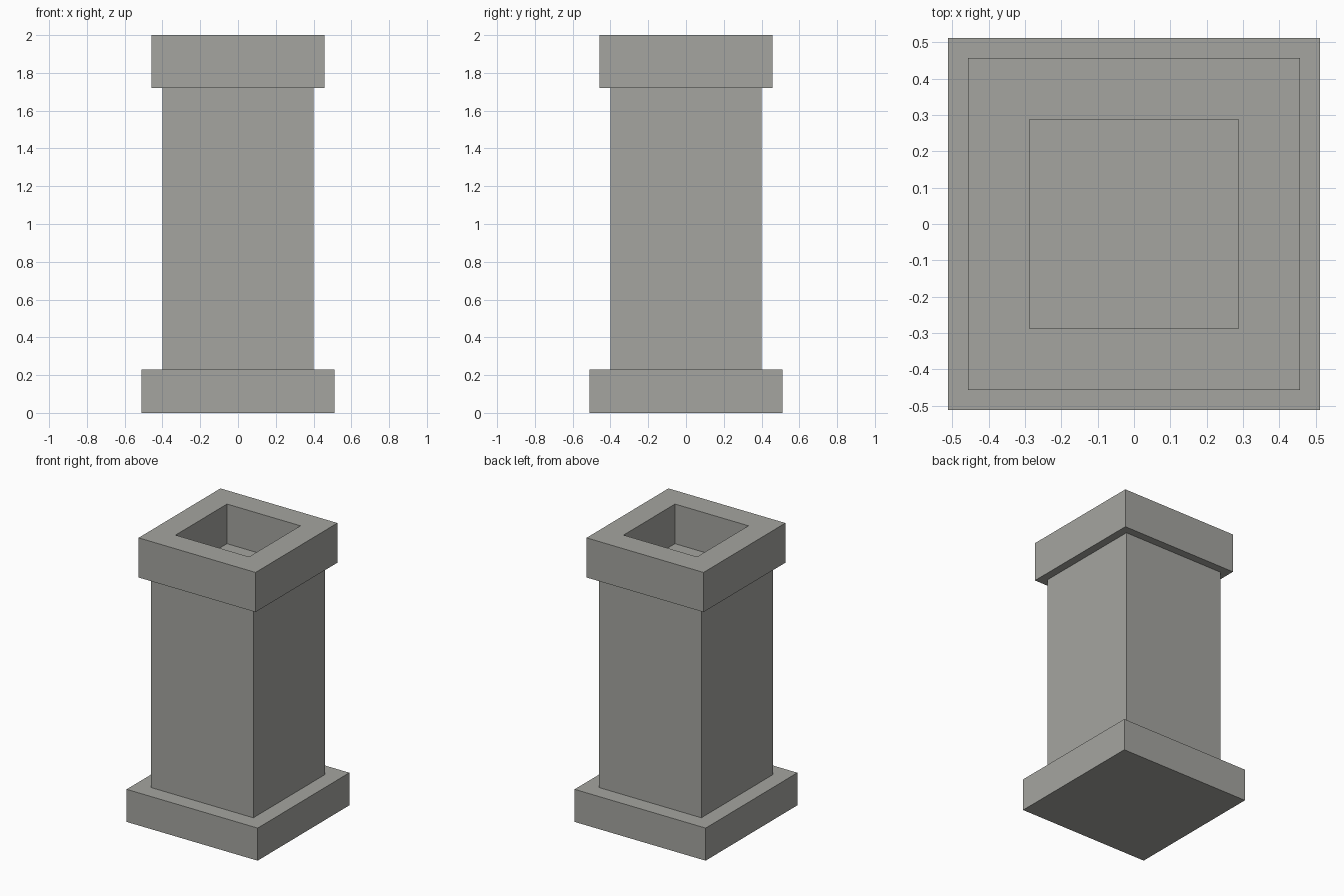
import bpy, bmesh

if "Cube" in bpy.data.objects:
    bpy.data.objects.remove(bpy.data.objects["Cube"])

stone = bpy.data.materials.new("grey_stone")
stone.diffuse_color = (0.376, 0.378, 0.352, 1)
stone.use_nodes = True
stone.node_tree.nodes["Principled BSDF"].inputs["Base Color"].default_value = stone.diffuse_color


def square_block(name, half, z0, z1, hole=None):
    """Square block; with hole set, an open square frame."""
    bm = bmesh.new()

    def ring(h, z):
        return [bm.verts.new((sx * h, sy * h, z))
                for sx, sy in ((-1, -1), (1, -1), (1, 1), (-1, 1))]

    loops = [ring(half, z0), ring(half, z1)]
    if hole:
        loops += [ring(hole, z1), ring(hole, z0)]
        pairs = list(zip(loops, loops[1:] + loops[:1]))
    else:
        pairs = [(loops[0], loops[1])]
        bm.faces.new(loops[0][::-1])
        bm.faces.new(loops[1])
    for a, b in pairs:
        for i in range(4):
            j = (i + 1) % 4
            bm.faces.new((a[i], a[j], b[j], b[i]))
    bmesh.ops.recalc_face_normals(bm, faces=bm.faces)
    mesh = bpy.data.meshes.new(name)
    bm.to_mesh(mesh)
    bm.free()
    mesh.materials.append(stone)
    obj = bpy.data.objects.new(name, mesh)
    bpy.context.collection.objects.link(obj)
    return obj


# Wide foot, square shaft (its top is the floor of the recess), open cap
square_block("base", 0.512, 0.0, 0.23)
square_block("shaft", 0.40, 0.23, 1.72)
square_block("cap_frame", 0.457, 1.72, 2.0, hole=0.287)
